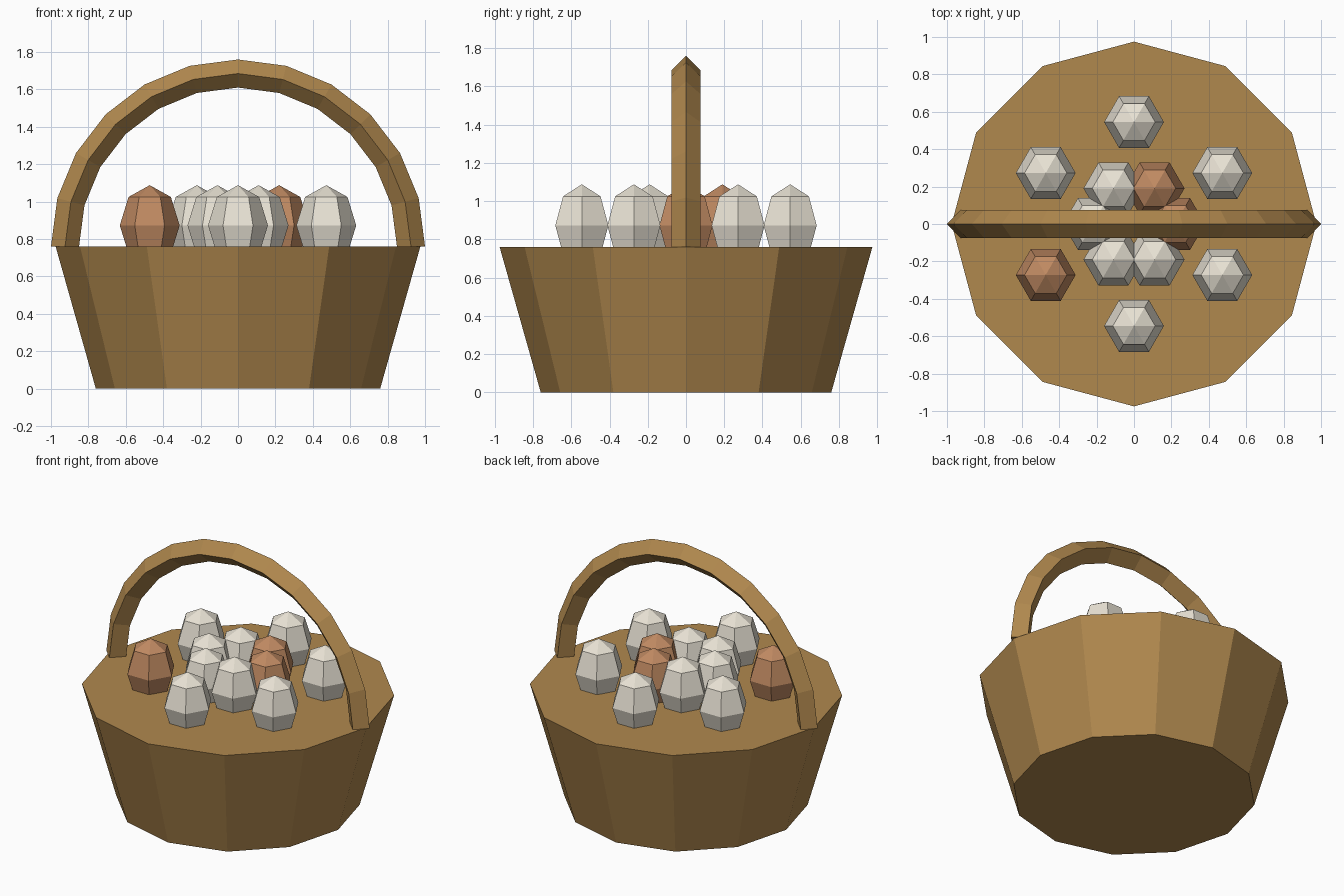
import bpy, bmesh
from math import pi, sin, cos, radians
from mathutils import Vector

if "Cube" in bpy.data.objects:
    bpy.data.objects.remove(bpy.data.objects["Cube"])


def material(name, rgb):
    mat = bpy.data.materials.new(name)
    mat.diffuse_color = (*rgb, 1)
    mat.use_nodes = True
    mat.node_tree.nodes["Principled BSDF"].inputs["Base Color"].default_value = mat.diffuse_color
    return mat


def spun(name, points, closed, steps, angle, axis, mat):
    """Sweep a profile of points around an axis, weld it and cap open ends."""
    bm = bmesh.new()
    verts = [bm.verts.new(p) for p in points]
    edges = [bm.edges.new(pair) for pair in zip(verts, verts[1:])]
    if closed:
        edges.append(bm.edges.new((verts[-1], verts[0])))
    bmesh.ops.spin(bm, geom=verts + edges, cent=(0, 0, 0), axis=axis,
                   angle=angle, steps=steps)
    bmesh.ops.remove_doubles(bm, verts=bm.verts[:], dist=0.0005)
    bmesh.ops.holes_fill(bm, edges=bm.edges[:], sides=0)
    bmesh.ops.recalc_face_normals(bm, faces=bm.faces[:])
    mesh = bpy.data.meshes.new(name)
    bm.to_mesh(mesh)
    bm.free()
    mesh.materials.append(mat)
    return add(name, mesh)


def add(name, mesh, location=(0, 0, 0)):
    obj = bpy.data.objects.new(name, mesh)
    obj.location = location
    bpy.context.collection.objects.link(obj)
    return obj


wicker = material("wicker", (0.434, 0.246, 0.076))
white = material("white_shell", (0.807, 0.76, 0.658))
brown = material("brown_shell", (0.527, 0.254, 0.122))

RIM = 0.76          # rim height of the basket
EGG_Z = 0.873       # height of the egg centres

# Twelve-sided tapered basket, closed at the top
spun("basket", [(0.76, 0, 0), (0.975, 0, RIM)], False, 12, 2 * pi, (0, 0, 1), wicker)

# Half-ring handle with a diamond cross-section
R, r = 0.925, 0.075
handle = spun("handle", [(R + r, 0, 0), (R, r, 0), (R - r, 0, 0), (R, -r, 0)],
              True, 12, pi, (0, -1, 0), wicker)
handle.location.z = RIM

# Six-sided eggs: inner and outer rings of six
profile = [Vector((0.16 * sin(k * pi / 4), 0, 0.215 * cos(k * pi / 4))) for k in range(5)]
egg_meshes = {}
for i in range(12):
    mat = brown if i in (0, 2, 7) else white
    radius = 0.545 if i % 2 else 0.22
    a = radians(30 * i)
    place = (radius * cos(a), radius * sin(a), EGG_Z)
    if mat.name in egg_meshes:
        add(f"egg_{i + 1}", egg_meshes[mat.name], place)
    else:
        egg = spun(f"egg_{i + 1}", profile, False, 6, 2 * pi, (0, 0, 1), mat)
        egg.location = place
        egg_meshes[mat.name] = egg.data
